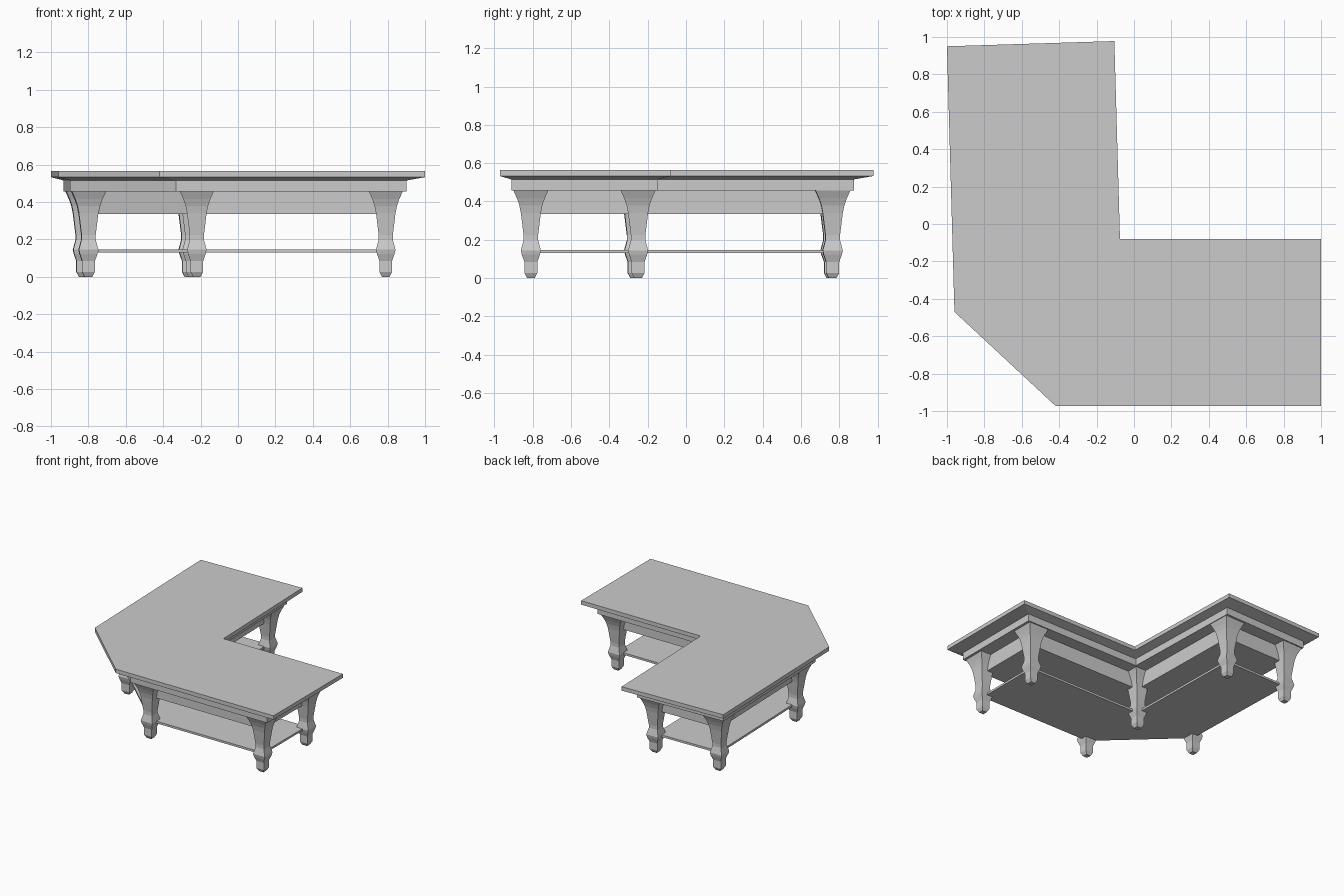
import bpy, bmesh
from math import cos, sin, radians
from mathutils import Vector

if "Cube" in bpy.data.objects:
    bpy.data.objects.remove(bpy.data.objects["Cube"])

# Tabletop outline, clockwise seen from above
OUTLINE = [Vector(p) for p in [(-1, 0.95), (-0.105, 0.978), (-0.075, -0.08), (1, -0.08),
                               (1, -0.972), (-0.42, -0.972), (-0.96, -0.47)]]


def inset(poly, dists):
    """Move every edge inward by its own distance and intersect neighbours."""
    n = len(poly)
    lines = []
    for i in range(n):
        d = (poly[(i + 1) % n] - poly[i]).normalized()
        normal = Vector((d.y, -d.x))
        lines.append((normal, normal.dot(poly[i]) + dists[i]))
    out = []
    for i in range(n):
        (a, c), (b, e) = lines[i - 1], lines[i]
        det = a.x * b.y - a.y * b.x
        out.append(Vector(((c * b.y - a.y * e) / det, (a.x * e - c * b.x) / det)))
    return out


def loft(name, layers):
    """Closed solid through a list of (ring, z) layers."""
    bm = bmesh.new()
    rings = [[bm.verts.new((p[0], p[1], z)) for p in ring] for ring, z in layers]
    n = len(rings[0])
    for lo, hi in zip(rings, rings[1:]):
        for i in range(n):
            j = (i + 1) % n
            bm.faces.new((lo[i], lo[j], hi[j], hi[i]))
    bm.faces.new(rings[0])
    bm.faces.new(rings[-1])
    bmesh.ops.recalc_face_normals(bm, faces=bm.faces)
    mesh = bpy.data.meshes.new(name)
    bm.to_mesh(mesh)
    bm.free()
    obj = bpy.data.objects.new(name, mesh)
    bpy.context.collection.objects.link(obj)
    return obj


def square(x, y, half, angle):
    c, s = cos(angle) * half, sin(angle) * half
    return [(x + u * c - v * s, y + u * s + v * c)
            for u, v in ((-1, -1), (1, -1), (1, 1), (-1, 1))]


# Tabletop slab with sloping underside, and the band below it
band = inset(OUTLINE, [0.1, 0.07, 0.07, 0.1, 0.06, 0.105, 0.065])
loft("tabletop", [(OUTLINE, 0.565), (OUTLINE, 0.533), (band, 0.515)])
loft("upper_band", [(band, 0.516), (band, 0.457)])

# Leg positions with their turn in degrees
LEGS = [(-0.83, 0.755, 1.8), (-0.265, 0.765, 1.8), (-0.245, -0.25, 0), (0.79, -0.25, 0),
        (0.79, -0.81, 0), (-0.22, -0.81, 0), (-0.80, -0.27, 1.8)]
centres = [(x, y) for x, y, a in LEGS]

# Recessed apron body and the low shelf run between the leg centres
loft("apron", [(centres, 0.46), (centres, 0.335)])
loft("shelf", [(centres, 0.147), (centres, 0.130)])

# Square legs with a curved, bulging profile: (z, half width)
PROFILE = [(0, 0.02), (0.027, 0.034), (0.085, 0.034), (0.122, 0.047), (0.145, 0.052),
           (0.198, 0.038), (0.225, 0.038), (0.29, 0.046), (0.34, 0.052), (0.38, 0.060),
           (0.415, 0.072), (0.46, 0.092)]
for k, (x, y, deg) in enumerate(LEGS):
    loft(f"leg_{k + 1}", [(square(x, y, w, radians(deg)), z) for z, w in PROFILE])
